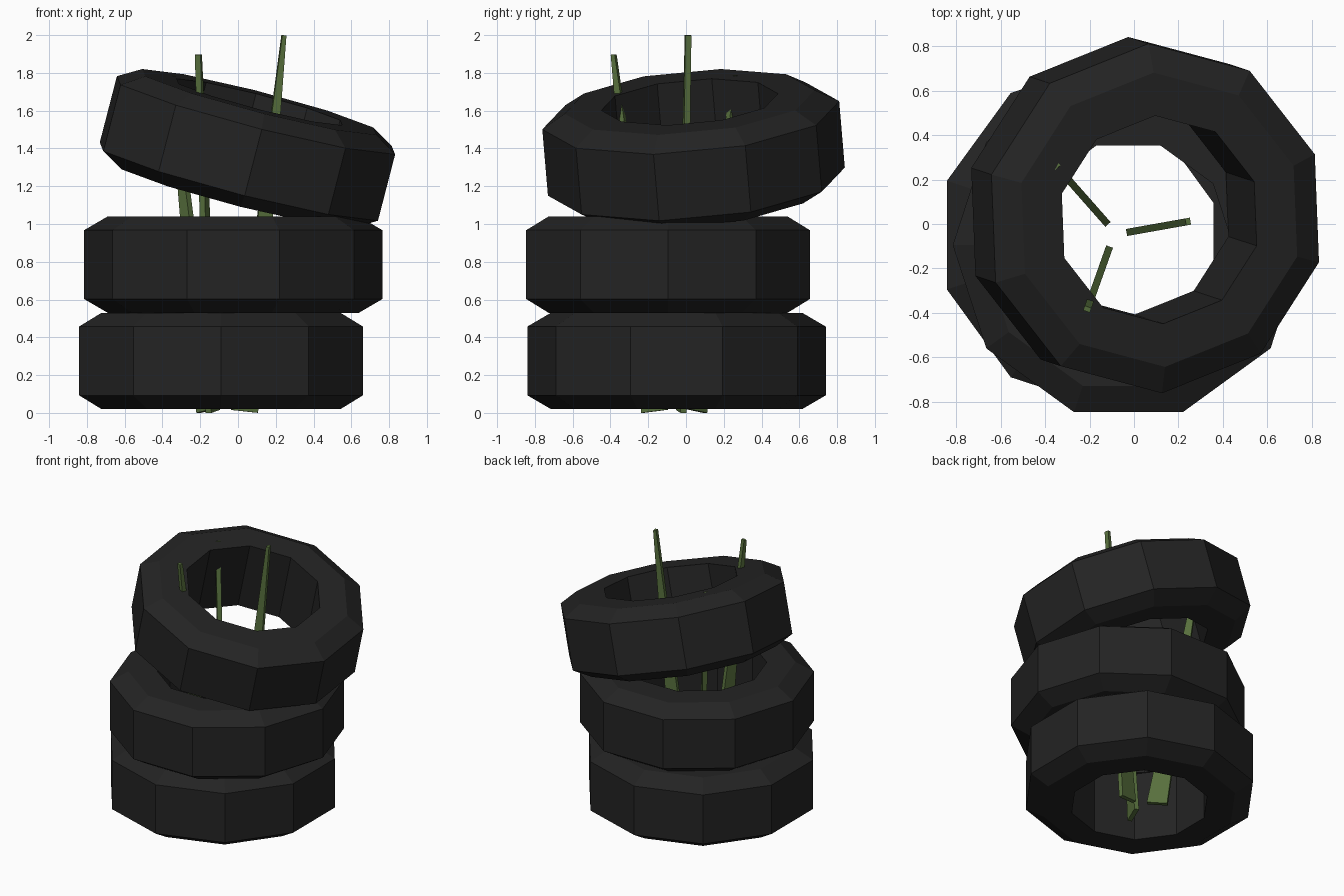
import bpy, bmesh, math
from mathutils import Vector, Euler

if "Cube" in bpy.data.objects:
    bpy.data.objects.remove(bpy.data.objects["Cube"])


def material(name, rgb):
    m = bpy.data.materials.new(name)
    m.diffuse_color = (*rgb, 1)
    m.use_nodes = True
    m.node_tree.nodes["Principled BSDF"].inputs["Base Color"].default_value = m.diffuse_color
    return m


RUBBER = material("black rubber", (0.017, 0.017, 0.017))
GREEN = material("olive green", (0.095, 0.16, 0.046))


def add_object(name, bm, mat):
    bmesh.ops.recalc_face_normals(bm, faces=bm.faces)
    mesh = bpy.data.meshes.new(name)
    bm.to_mesh(mesh)
    bm.free()
    mesh.materials.append(mat)
    obj = bpy.data.objects.new(name, mesh)
    bpy.context.collection.objects.link(obj)
    return obj


# Tyre cross-section: (radius, height), chamfered on the outer edges
PROFILE = [(0.47, -0.255), (0.665, -0.255), (0.79, -0.182),
           (0.79, 0.182), (0.665, 0.255), (0.47, 0.255)]
SIDES = 10


def tyre(name, centre, start_deg, tilt=(0, 0, 0)):
    bm = bmesh.new()
    rings = []
    for i in range(SIDES):
        a = math.radians(start_deg) + math.tau * i / SIDES
        rings.append([bm.verts.new((r * math.cos(a), r * math.sin(a), z)) for r, z in PROFILE])
    n = len(PROFILE)
    for i in range(SIDES):
        p, q = rings[i], rings[(i + 1) % SIDES]
        for j in range(n):
            k = (j + 1) % n
            bm.faces.new((p[j], q[j], q[k], p[k]))
    obj = add_object(name, bm, RUBBER)
    obj.location = centre
    obj.rotation_euler = Euler([math.radians(t) for t in tilt])


# Stack of three tyres, the top one tilted
tyre("bottom_tyre", (-0.09, -0.05, 0.275), 90)
tyre("middle_tyre", (-0.025, -0.095, 0.785), 0)
tyre("top_tyre", (0.05, 0.04, 1.40), 93.5, (4.7, 14.5, 0))


def stalk(name, base, top, width=0.14, tip=0.022, thick=0.032):
    """Flat tapering bar, leaning along its wide direction, ends cut square."""
    base, top = Vector(base), Vector(top)
    axis = (top - base).normalized()
    side = axis.cross(Vector((0, 0, 1))).normalized()
    wide = side.cross(axis).normalized()
    bm = bmesh.new()
    ends = []
    for c, w in ((base, width), (top, tip)):
        ends.append([bm.verts.new(c + wide * (w / 2 * u) + side * (thick / 2 * v))
                     for u, v in ((-1, -1), (1, -1), (1, 1), (-1, 1))])
    lo, hi = ends
    bm.faces.new(lo)
    bm.faces.new(hi)
    for i in range(4):
        k = (i + 1) % 4
        bm.faces.new((lo[i], lo[k], hi[k], hi[i]))
    add_object(name, bm, GREEN)


# Three stalks growing up through the tyres
stalk("right_stalk", (0.035, -0.026, 0.008), (0.243, 0.011, 1.999))
stalk("front_stalk", (-0.133, -0.167, 0.008), (-0.21, -0.383, 1.897))
stalk("left_stalk", (-0.163, 0.05, 0.011), (-0.35, 0.262, 1.785))
